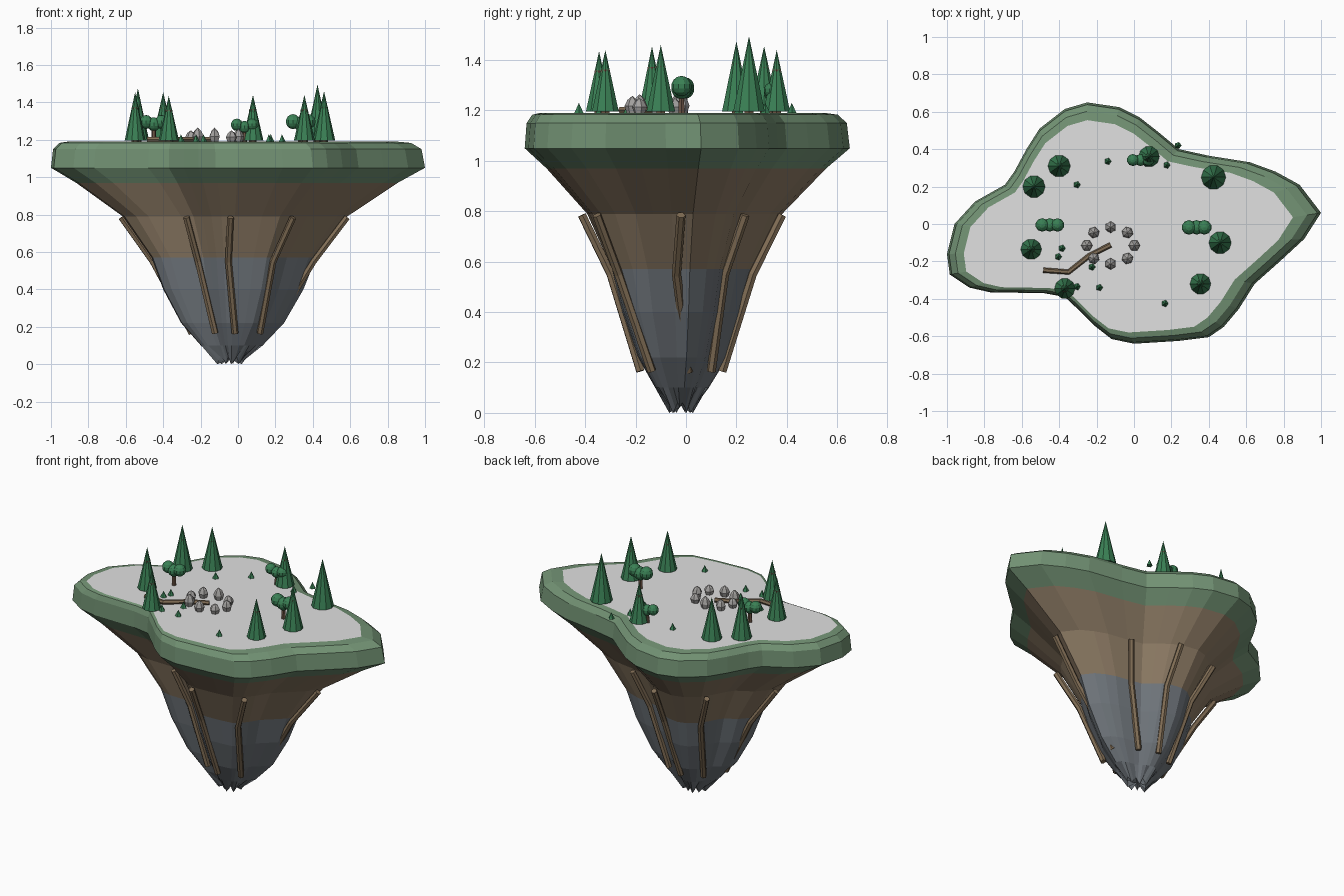
import bpy, bmesh, math
from mathutils import Vector

if "Cube" in bpy.data.objects:
    bpy.data.objects.remove(bpy.data.objects["Cube"])


def material(name, rgb):
    m = bpy.data.materials.new(name)
    m.diffuse_color = (*rgb, 1)
    m.use_nodes = True
    m.node_tree.nodes["Principled BSDF"].inputs["Base Color"].default_value = m.diffuse_color
    return m


GRASS = material("grass green", (0.17, 0.29, 0.175))
SOIL = material("soil brown", (0.27, 0.2, 0.13))
STONE = material("slate grey", (0.16, 0.18, 0.2))
GROUND = material("pale ground", (0.75, 0.75, 0.75))
LEAF = material("leaf green", (0.042, 0.216, 0.09))
WOOD = material("root brown", (0.22, 0.155, 0.092))
BARK = material("bark brown", (0.15, 0.09, 0.06))
ROCK = material("rock grey", (0.37, 0.36, 0.35))

TOP = 1.19
# Island outline, counter-clockwise
OUTLINE = [(1.0, .06), (.885, .21), (.757, .28), (.62, .33), (.40, .365), (.24, .40),
           (.136, .487), (.03, .57), (-.08, .625), (-.25, .65), (-.37, .615),
           (-.505, .51), (-.575, .40), (-.64, .28), (-.69, .21), (-.85, .12),
           (-.96, 0), (-1.0, -.16), (-.985, -.27), (-.88, -.34), (-.77, -.365),
           (-.48, -.37), (-.37, -.39), (-.29, -.465), (-.21, -.545), (-.12, -.615),
           (0, -.64), (.24, -.625), (.40, -.605), (.48, -.55), (.56, -.455),
           (.645, -.32), (.78, -.2), (.91, -.08)]
TIP = Vector((-.04, -.02))
RIM = Vector((-.25, -.14))


def finish(bm, name, *mats):
    mesh = bpy.data.meshes.new(name)
    bm.to_mesh(mesh)
    bm.free()
    for m in mats:
        mesh.materials.append(m)
    ob = bpy.data.objects.new(name, mesh)
    bpy.context.collection.objects.link(ob)
    return ob


def lathe(bm, x, y, profile, sides, turn=0.0):
    """Stack of (radius, z) rings; zero radius closes to a point."""
    rings = []
    for r, z in profile:
        if r == 0:
            rings.append([bm.verts.new((x, y, z))])
        else:
            rings.append([bm.verts.new((x + r * math.cos(turn + 2 * math.pi * i / sides),
                                        y + r * math.sin(turn + 2 * math.pi * i / sides), z))
                          for i in range(sides)])
    for a, b in zip(rings, rings[1:]):
        for i in range(sides):
            j = (i + 1) % sides
            if len(b) == 1:
                bm.faces.new((a[i], a[j], b[0]))
            else:
                bm.faces.new((a[i], a[j], b[j], b[i]))
    bm.faces.new(rings[0][::-1])
    if len(rings[-1]) > 1:
        bm.faces.new(rings[-1])


def tube(name, points, radius, mat):
    curve = bpy.data.curves.new(name, 'CURVE')
    curve.dimensions = '3D'
    curve.bevel_depth = radius
    curve.bevel_resolution = 1
    curve.use_fill_caps = True
    s = curve.splines.new('POLY')
    s.points.add(len(points) - 1)
    for p, co in zip(s.points, points):
        p.co = (*co, 1)
    s.use_smooth = False
    curve.materials.append(mat)
    ob = bpy.data.objects.new(name, curve)
    bpy.context.collection.objects.link(ob)


# Floating island: outline scaled through a height profile (scale, z, centre)
PROFILE = [(.075, .02, TIP), (.165, .10, TIP), (.275, .22, TIP), (.375, .40, TIP),
           (.44, .57, TIP), (.52, .68, TIP), (.60, .79, TIP), (.86, .97, TIP),
           (1, 1.05, TIP), (.985, 1.15, RIM), (.94, 1.183, RIM), (.88, TOP, RIM)]
bm = bmesh.new()
loops = []
for k, (s, z, c) in enumerate(PROFILE):
    loop = []
    for i, p in enumerate(OUTLINE):
        q = c + (Vector(p) - c) * s
        jag = .02 * math.cos(i * math.pi / 2) if k == 0 else 0
        loop.append(bm.verts.new((q.x, q.y, z + jag)))
    loops.append(loop)
n = len(OUTLINE)
for a, b in zip(loops, loops[1:]):
    for i in range(n):
        j = (i + 1) % n
        f = bm.faces.new((a[i], a[j], b[j], b[i]))
        z = f.calc_center_median().z
        f.material_index = 0 if z > .97 else 1 if z > .57 else 2
# Ragged underside and pale plateau
tip = bm.verts.new((TIP.x, TIP.y, .03))
for i in range(n):
    bm.faces.new((loops[0][(i + 1) % n], loops[0][i], tip)).material_index = 2
bm.faces.new(loops[-1]).material_index = 3
finish(bm, "floating_island", GRASS, SOIL, STONE, GROUND)


def reach(angle):
    """Distance from the island axis to the outline along a direction."""
    d = Vector((math.cos(angle), math.sin(angle)))
    best = 0
    for i in range(n):
        a, b = Vector(OUTLINE[i]) - TIP, Vector(OUTLINE[(i + 1) % n]) - TIP
        e = b - a
        den = d.cross(e)
        if abs(den) > 1e-9:
            t, u = a.cross(e) / den, a.cross(d) / den
            if t > 0 and 0 <= u <= 1:
                best = max(best, t)
    return best


# Hanging roots
for i in range(8):
    ang = i * math.pi / 4
    r = reach(ang)
    path = []
    for rad, z, twist in ((.61 * r + .02, .785, 0), (.44 * r + .01, .55, -.04),
                          (min(.25 * r + .01, .21), .165, .15)):
        path.append((TIP.x + rad * math.cos(ang + twist),
                     TIP.y + rad * math.sin(ang + twist), z))
    tube("root_%d" % i, path, .018, WOOD)

# Conifers: x, y, tip height, radius
CONIFERS = [(-.40, .31, 1.455, .06), (-.535, .20, 1.475, .06), (-.55, -.135, 1.455, .056),
            (-.37, -.345, 1.435, .055), (.08, .36, 1.44, .056), (.425, .25, 1.495, .066),
            (.46, -.10, 1.46, .06), (.355, -.32, 1.44, .056)]
for i, (x, y, tipz, r) in enumerate(CONIFERS):
    bm = bmesh.new()
    lathe(bm, x, y, [(r, TOP + .005), (0, tipz)], 10)
    finish(bm, "conifer_%d" % i, LEAF)
    bm = bmesh.new()
    lathe(bm, x, y, [(.02, TOP), (.02, TOP + .69 * (tipz - TOP))], 6)
    finish(bm, "conifer_trunk_%d" % i, BARK)

# Saplings
SAPLINGS = [(-.14, .335), (-.305, .21), (.175, .315), (.235, .42), (.165, -.425),
            (-.185, -.34), (-.305, -.335), (-.405, -.175), (-.385, -.13), (-.225, -.23)]
bm = bmesh.new()
for x, y in SAPLINGS:
    lathe(bm, x, y, [(.019, TOP), (0, TOP + .04)], 5)
finish(bm, "saplings", LEAF)

# Round-crowned trees: x, y, crown height, crown radius
for i, (x, y, z, r) in enumerate([(-.45, -.005, 1.295, .037), (.335, -.018, 1.297, .04),
                                  (.035, .342, 1.28, .033)]):
    bm = bmesh.new()
    for k in (-1, 0, 1):
        ball = bmesh.ops.create_uvsphere(bm, u_segments=10, v_segments=7, radius=r)
        bmesh.ops.translate(bm, verts=ball["verts"],
                            vec=(x + k * .041, y, z - (.012 if k == 0 else 0)))
    finish(bm, "round_crown_%d" % i, LEAF)
    bm = bmesh.new()
    lathe(bm, x, y, [(.014, TOP), (.01, z)], 6)
    finish(bm, "round_tree_trunk_%d" % i, BARK)

# Ring of pointed rocks
for i in range(8):
    a = i * math.pi / 4
    h = (.068, .06, .075)[i % 3]
    bm = bmesh.new()
    lathe(bm, -.125 + .127 * math.cos(a), -.115 + .098 * math.sin(a),
          [(.022, TOP), (.031, TOP + .4 * h), (.02, TOP + .75 * h), (0, TOP + h)], 6, a)
    finish(bm, "rock_%d" % i, ROCK)

# Fallen log lying across the plateau
tube("fallen_log", [(-.485, -.247, 1.202), (-.35, -.257, 1.202),
                    (-.24, -.17, 1.202), (-.125, -.112, 1.202)], .014, WOOD)
